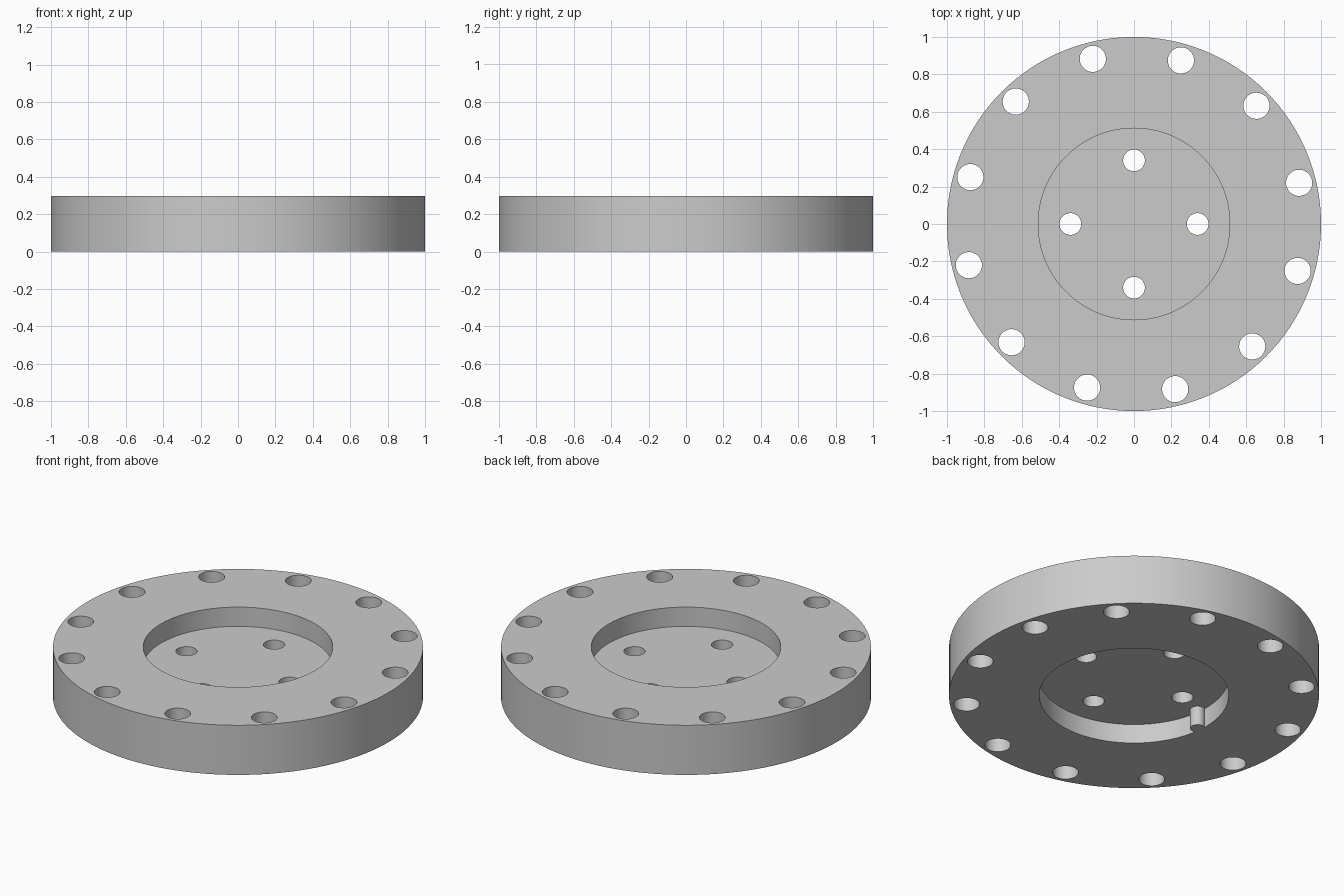
import bpy
from math import cos, sin, radians

if "Cube" in bpy.data.objects:
    bpy.data.objects.remove(bpy.data.objects["Cube"], do_unlink=True)

HEIGHT = 0.296
RECESS_DEPTH = 0.115
RECESS_RADIUS = 0.512

metal = bpy.data.materials.new("plain grey metal")
metal.use_nodes = True
grey = (0.6, 0.6, 0.6, 1)
metal.diffuse_color = grey
metal.node_tree.nodes["Principled BSDF"].inputs["Base Color"].default_value = grey


def cylinder(name, radius, bottom, top, x=0, y=0, sides=48):
    bpy.ops.mesh.primitive_cylinder_add(
        vertices=sides, radius=radius, depth=top - bottom,
        location=(x, y, (bottom + top) / 2))
    obj = bpy.context.object
    obj.name = name
    obj.data.materials.append(metal)
    return obj


def combine(target, tool, operation):
    """Apply a boolean to the target and discard the tool."""
    tool.hide_render = True
    mod = target.modifiers.new(operation.lower(), "BOOLEAN")
    mod.operation = operation
    mod.solver = "EXACT"
    mod.object = tool
    bpy.context.view_layer.objects.active = target
    bpy.ops.object.modifier_apply(modifier=mod.name)
    bpy.data.objects.remove(tool, do_unlink=True)


def drill_ring(target, count, ring_radius, hole_radius, start):
    """Drill through holes evenly around a circle."""
    for i in range(count):
        a = radians(start + i * 360 / count)
        drill = cylinder("drill", hole_radius, -0.1, HEIGHT + 0.1,
                         ring_radius * cos(a), ring_radius * sin(a))
        combine(target, drill, "DIFFERENCE")


# Round flange body
flange = cylinder("flange_disc", 1, 0, HEIGHT, sides=128)

# Recesses above and below the thin central web
for bottom, top in ((HEIGHT - RECESS_DEPTH, HEIGHT + 0.1), (-0.1, RECESS_DEPTH)):
    combine(flange, cylinder("recess", RECESS_RADIUS, bottom, top, sides=128),
            "DIFFERENCE")

# Outer bolt holes and central screw holes
drill_ring(flange, 12, 0.91, 0.07, 14)
drill_ring(flange, 4, 0.34, 0.058, 0)

# Small locating rib on the wall of the lower recess
rib = cylinder("locating_rib", 0.04, 0, RECESS_DEPTH + 0.03, -0.49, -0.05)
combine(flange, rib, "UNION")

# Smooth round walls with crisp rims
bpy.ops.object.select_all(action="DESELECT")
flange.select_set(True)
bpy.context.view_layer.objects.active = flange
bpy.ops.object.shade_smooth_by_angle(angle=radians(30))
